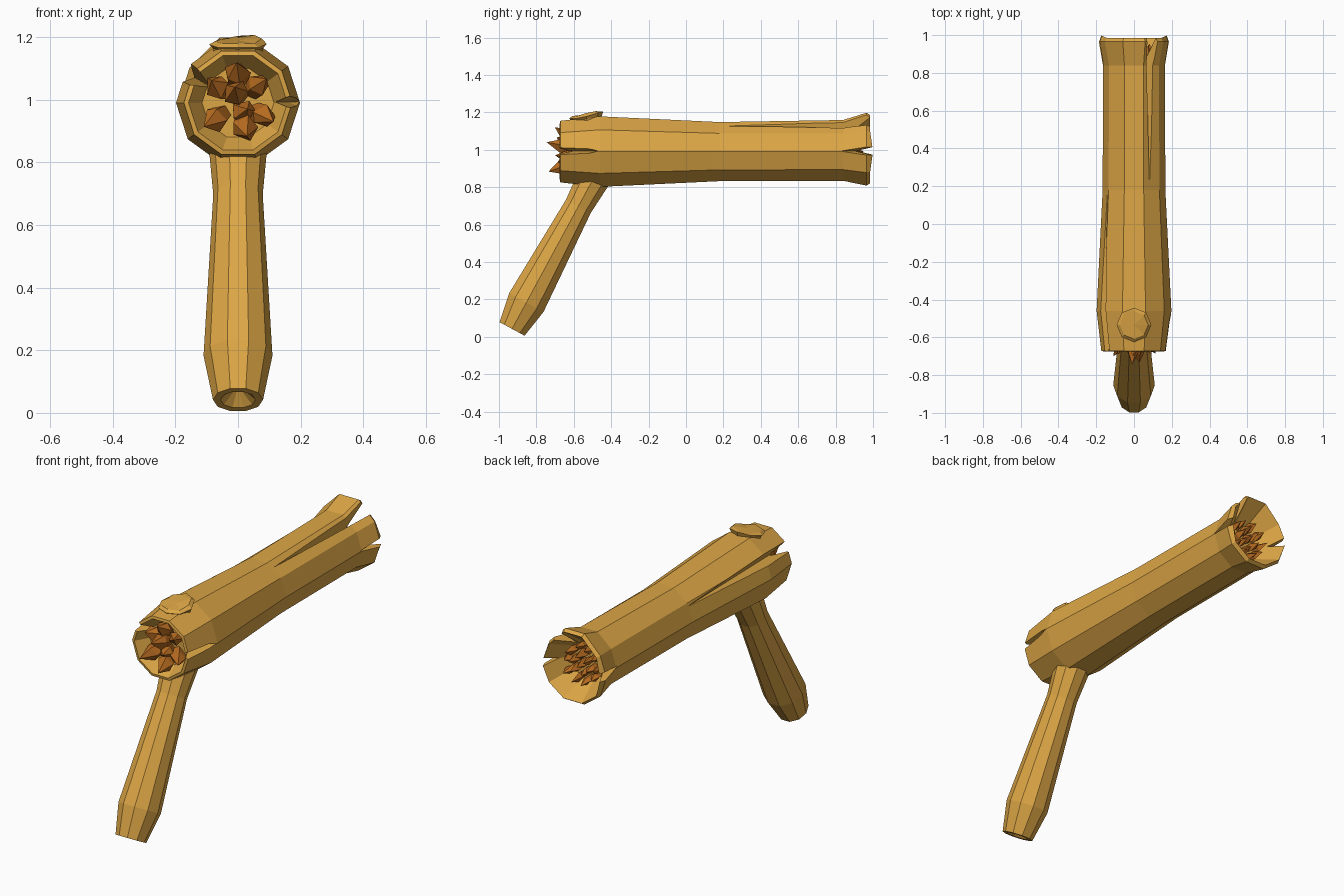
import bpy, bmesh, random
from math import sin, cos, pi, radians
from mathutils import Vector

if "Cube" in bpy.data.objects:
    bpy.data.objects.remove(bpy.data.objects["Cube"])

random.seed(4)
SIDES = 10
CZ = 0.99  # height of the log's axis


def material(name, rgb):
    m = bpy.data.materials.new(name)
    m.diffuse_color = (*rgb, 1)
    m.use_nodes = True
    m.node_tree.nodes["Principled BSDF"].inputs["Base Color"].default_value = m.diffuse_color
    return m


WOOD = material("wood", (0.72, 0.38, 0.06))
CORE = material("inner_wood", (0.48, 0.15, 0.015))


def finish(bm, name, mat=None):
    bmesh.ops.recalc_face_normals(bm, faces=bm.faces)
    me = bpy.data.meshes.new(name)
    bm.to_mesh(me)
    bm.free()
    ob = bpy.data.objects.new(name, me)
    bpy.context.collection.objects.link(ob)
    if mat:
        me.materials.append(mat)
    return ob


def lathe(bm, origin, axis, profile, sides=SIDES):
    """Revolve (distance, radius) pairs round an axis; returns the rings."""
    axis = Vector(axis).normalized()
    side = Vector((1, 0, 0)) if abs(axis.x) < 0.9 else Vector((0, 0, 1))
    side = (side - axis * side.dot(axis)).normalized()
    up = side.cross(axis)
    rings = []
    for t, r in profile:
        c = Vector(origin) + axis * t
        n = sides if r > 0 else 1
        rings.append([bm.verts.new(c + (side * cos(2 * pi * i / n) + up * sin(2 * pi * i / n)) * r)
                      for i in range(n)])
    for a, b in zip(rings, rings[1:]):
        for i in range(sides):
            j = (i + 1) % sides
            quad = [a[i % len(a)], a[j % len(a)], b[j % len(b)], b[i % len(b)]]
            bm.faces.new(list(dict.fromkeys(quad)))
    return rings


# Log with a hollow at each end
bm = bmesh.new()
rings = lathe(bm, (0, 0, CZ), (0, 1, 0), [
    (-0.60, 0), (-0.60, 0.115), (-0.675, 0.158), (-0.672, 0.173), (-0.46, 0.198), (0.18, 0.166),
    (0.84, 0.164), (0.965, 0.191), (0.985, 0.178), (0.85, 0.105), (0.85, 0)])
for k, lift in ((6, 0.013), (7, 0.026), (8, 0.026)):  # split-off strip bends upward
    for i in (2, 3):
        rings[k][i].co.z += lift
for i in (0, 5):
    rings[8][i].co.y += 0.015
log = finish(bm, "log", WOOD)


# Wedge-shaped cracks: angle, apex y, end y, half width at the surface
def crack(angle, apex, end, w):
    a = radians(angle)
    out, tan = Vector((cos(a), 0, sin(a))), Vector((-sin(a), 0, cos(a)))
    y = Vector((0, 1, 0))
    base = Vector((0, 0, CZ))
    wide = w * 2.3
    pts = [base + out * 0.09 + y * end,
           base + out * 0.30 + tan * wide + y * end,
           base + out * 0.30 - tan * wide + y * end,
           base + out * 0.158 + y * apex,
           base + out * 0.30 + y * apex]
    bm = bmesh.new()
    for p in pts:
        bm.verts.new(p)
    bmesh.ops.convex_hull(bm, input=bm.verts)
    cutter = finish(bm, "crack_cutter")
    cutter.hide_render = True
    cutter.hide_viewport = True
    mod = log.modifiers.new("crack", "BOOLEAN")
    mod.operation, mod.solver, mod.object = "DIFFERENCE", "EXACT", cutter


crack(1, -0.47, -0.72, 0.026)
crack(150, 0.18, -0.72, 0.036)
crack(59, 0.20, 1.03, 0.034)
crack(1, 0.83, 1.03, 0.028)
crack(178, 0.83, 1.03, 0.028)

# Handle with a dimple in its butt
bm = bmesh.new()
lathe(bm, (0, -0.93, 0.042), (0, 0.476, 0.88), [
    (0.05, 0), (0, 0.056), (0, 0.08), (0.16, 0.11), (0.745, 0.079), (0.90, 0.092), (1.0, 0.1), (1.0, 0)])
finish(bm, "handle", WOOD)

# Sawn-off branch stub on top
bm = bmesh.new()
stub = lathe(bm, (0, -0.525, 1.13), (0, -0.16, 1), [
    (0, 0), (0, 0.08), (0.035, 0.08), (0.055, 0.092), (0.064, 0.075), (0.06, 0)], 8)
for ring in stub[3:5]:
    for v in ring:
        v.co.z += random.uniform(-0.01, 0.006)
finish(bm, "branch_stub", WOOD)


# Broken fibres in both hollows
def spike(bm, x, z, y0, tip, r, sides=5):
    base = Vector((x, y0, CZ + z))
    d = Vector(tip) - base
    rings = lathe(bm, base, d, [(0, 0), (0, r * 0.75), (d.length * 0.45, r), (d.length, 0)], sides)
    for v in rings[2]:
        v.co += Vector([random.uniform(-0.007, 0.007) for _ in range(3)])


bm = bmesh.new()
for deg, reach, y in ((92, 0.14, -0.70), (40, 0.13, -0.69), (332, 0.14, -0.685), (285, 0.12, -0.735),
                      (215, 0.145, -0.70), (140, 0.12, -0.69)):
    c, s = cos(radians(deg)), sin(radians(deg))
    spike(bm, c * 0.06, s * 0.06, -0.59, (c * reach * 0.92, y, CZ + s * reach * 0.92), 0.04)
spike(bm, 0, 0.02, -0.59, (-0.01, -0.745, CZ + 0.05), 0.042)
spike(bm, 0.01, -0.03, -0.59, (0.03, -0.70, CZ - 0.02), 0.04)
finish(bm, "front_splinters", CORE)

bm = bmesh.new()
for count, rad in ((1, 0), (6, 0.045), (10, 0.085)):
    for i in range(count):
        a = 2 * pi * i / count + rad * 8
        x, z = cos(a) * rad, sin(a) * rad
        spike(bm, x, z, 0.84, (x * 1.15, random.uniform(0.91, 0.955), CZ + z * 1.15), 0.024, 4)
finish(bm, "back_splinters", CORE)
